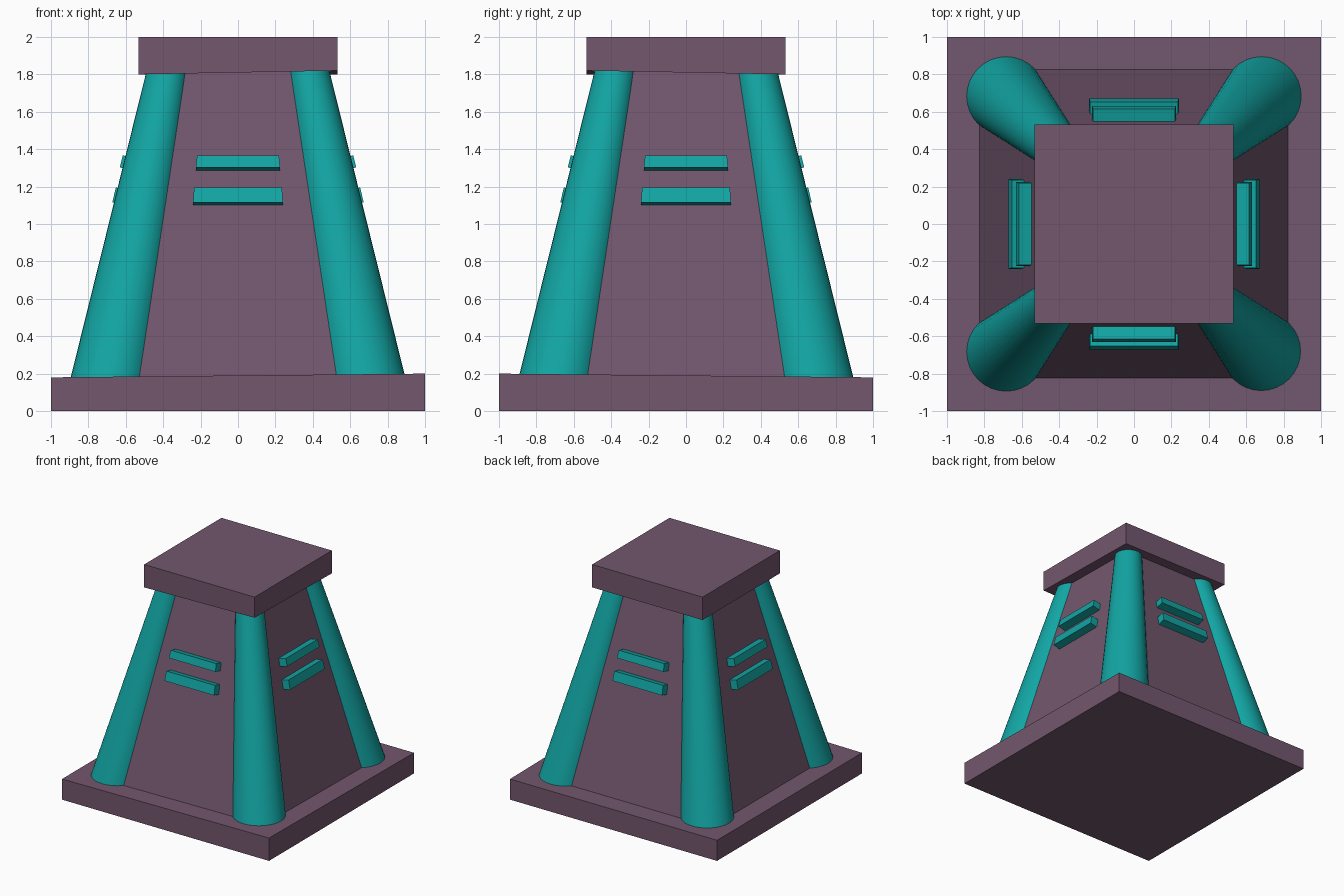
import bpy
from math import pi, sqrt
from mathutils import Matrix

if "Cube" in bpy.data.objects:
    bpy.data.objects.remove(bpy.data.objects["Cube"])


def material(name, rgb):
    m = bpy.data.materials.new(name)
    m.diffuse_color = (*rgb, 1)
    m.use_nodes = True
    m.node_tree.nodes["Principled BSDF"].inputs["Base Color"].default_value = m.diffuse_color
    return m


PURPLE = material("purple", (0.17, 0.095, 0.155))
TEAL = material("teal", (0.006, 0.38, 0.37))
BOX_FACES = [(3, 2, 1, 0), (4, 5, 6, 7), (0, 1, 5, 4),
             (1, 2, 6, 5), (2, 3, 7, 6), (3, 0, 4, 7)]


def mesh_object(name, verts, faces, mat):
    me = bpy.data.meshes.new(name)
    me.from_pydata(verts, [], faces)
    me.materials.append(mat)
    ob = bpy.data.objects.new(name, me)
    bpy.context.collection.objects.link(ob)
    return ob


def square_block(name, half0, z0, half1, z1):
    corners = [(-1, -1), (1, -1), (1, 1), (-1, 1)]
    verts = [(x * h, y * h, z) for h, z in ((half0, z0), (half1, z1))
             for x, y in corners]
    return mesh_object(name, verts, BOX_FACES, PURPLE)


# Stepped slabs: each has its front-right inner corner slightly raised
base = square_block("base_slab", 1, 0, 1, 0.18)
base.data.vertices[5].co.z = 0.2
cap = square_block("cap_slab", 0.533, 1.8, 0.533, 2)
cap.data.vertices[1].co.z = 1.82

# Tapered body
square_block("body", 0.83, 0.16, 0.434, 1.83)


# Leaning tapered corner columns
def column(name, sx, sy, sides=32):
    z0, z1 = 0.16, 1.83
    bpy.ops.mesh.primitive_cone_add(vertices=sides, radius1=0.2125,
                                    radius2=0.112, depth=z1 - z0,
                                    location=(0, 0, 0))
    ob = bpy.context.object
    ob.name = name
    for v in ob.data.vertices:
        c = 0.687 if v.co.z < 0 else 0.374
        v.co.x += sx * c
        v.co.y += sy * c
        v.co.z = z0 if v.co.z < 0 else z1
    ob.data.materials.append(TEAL)
    bpy.ops.object.shade_smooth_by_angle(angle=pi / 6)


for label, sx, sy in (("front_left", -1, -1), ("front_right", 1, -1),
                      ("back_right", 1, 1), ("back_left", -1, 1)):
    column(label + "_column", sx, sy)


# Paired bars standing square to each sloping face
def bar(name, turn, low, high):
    n = (0.973, 0.232)
    verts = []
    for depth in (0.09, 0):
        for (w, d, z), s in ((low, -1), (low, 1), (high, 1), (high, -1)):
            verts.append((s * w, -(d - n[0] * depth), z - n[1] * depth))
    ob = mesh_object(name, verts, BOX_FACES, TEAL)
    ob.data.transform(Matrix.Rotation(turn * pi / 2, 4, 'Z'))


for i, side in enumerate(("front", "right", "back", "left")):
    bar(side + "_lower_bar", i, (0.24, 0.672, 1.116), (0.235, 0.653, 1.195))
    bar(side + "_upper_bar", i, (0.225, 0.632, 1.303), (0.219, 0.616, 1.367))
